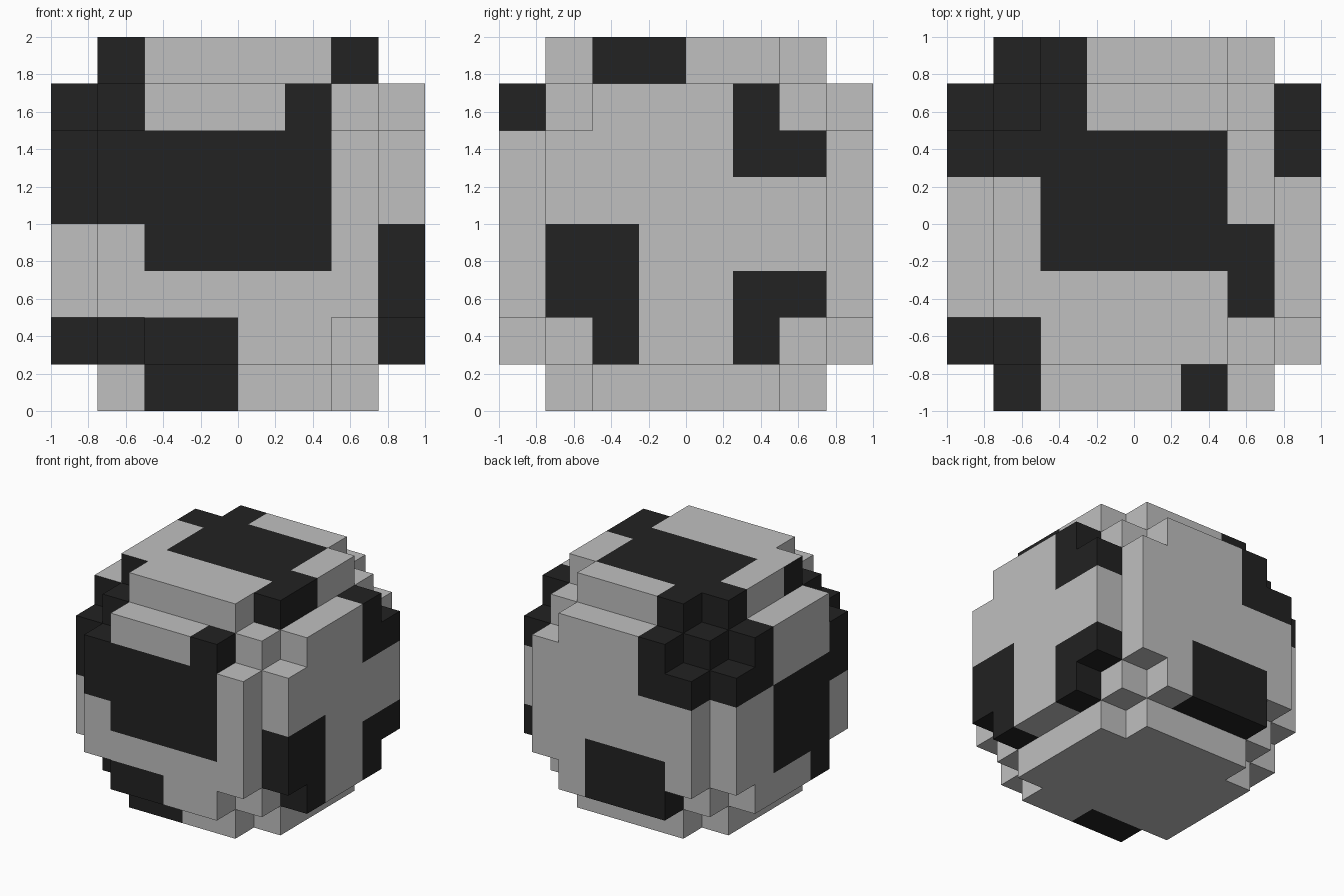
import bpy, bmesh
from mathutils import Vector

cube = bpy.data.objects.get("Cube")
if cube:
    bpy.data.objects.remove(cube, do_unlink=True)

N = 8            # cells along each side
CELL = 2.0 / N   # cell size
FRONT, RIGHT_SIDE = (1, -1), (0, -1)
DIRECTIONS = [(axis, sign) for axis in range(3) for sign in (-1, 1)]

# Dark spots: first cell and last cell (x, y, z) of a box, and an optional
# single direction to which the paint is limited
SPOTS = [
    ((0, 5, 5), (2, 7, 7), None),        # upper back corner
    ((2, 3, 7), (5, 5, 7), None),        # top patch
    ((6, 2, 7), (6, 3, 7), None),        # top rim
    ((7, 5, 5), (7, 6, 6), None),        # upper back left
    ((7, 5, 1), (7, 6, 2), None),        # lower back left
    ((7, 1, 1), (7, 2, 3), None),        # lower front left
    ((2, 7, 1), (4, 7, 2), None),        # back patch
    ((2, 0, 3), (5, 0, 5), None),        # front patch
    ((5, 0, 6), (5, 0, 6), None),        # front patch tip
    ((0, 0, 4), (1, 1, 6), None),        # upper front right corner
    ((0, 2, 6), (1, 2, 7), FRONT),       # steps above that corner
    ((1, 2, 7), (1, 2, 7), RIGHT_SIDE),
    ((0, 2, 2), (0, 4, 4), None),        # right side patch
    ((0, 1, 1), (1, 2, 1), None),        # lower front right corner
    ((2, 0, 0), (3, 1, 1), None),        # lower front patch
]


def make_material(name, value):
    mat = bpy.data.materials.new(name)
    mat.use_nodes = True
    colour = (value, value, value, 1.0)
    mat.diffuse_color = colour
    bsdf = next(n for n in mat.node_tree.nodes if n.type == 'BSDF_PRINCIPLED')
    bsdf.inputs["Base Color"].default_value = colour
    return mat


def filled(cell):
    """Rounded ball of cells: a core block with a notched panel on each side."""
    return (min(cell) >= 0 and max(cell) < N
            and sum((c - 3.5) ** 2 for c in cell) < 22)


def is_dark(cell, direction):
    return any(all(a <= c <= b for a, c, b in zip(first, cell, last))
               and only in (None, direction)
               for first, last, only in SPOTS)


def add_face(bm, cell, axis, sign):
    """One square on the given side of a cell, facing outwards."""
    u, v = (axis + 1) % 3, (axis + 2) % 3
    corners = []
    for du, dv in ((0, 0), (1, 0), (1, 1), (0, 1))[::sign]:
        p = Vector(cell)
        p[axis] += sign > 0
        p[u] += du
        p[v] += dv
        corners.append(bm.verts.new(p * CELL - Vector((1, 1, 0))))
    return bm.faces.new(corners)


# Outer shell: one square wherever a filled cell meets an empty one
bm = bmesh.new()
cells = [(i, j, k) for i in range(N) for j in range(N) for k in range(N)]
for cell in filter(filled, cells):
    for axis, sign in DIRECTIONS:
        neighbour = list(cell)
        neighbour[axis] += sign
        if not filled(neighbour):
            face = add_face(bm, cell, axis, sign)
            face.material_index = int(is_dark(cell, (axis, sign)))
bmesh.ops.remove_doubles(bm, verts=bm.verts[:], dist=0.001)

mesh = bpy.data.meshes.new("block_ball")
bm.to_mesh(mesh)
bm.free()
mesh.materials.append(make_material("light grey", 0.525))
mesh.materials.append(make_material("near black", 0.016))
ball = bpy.data.objects.new("block_ball", mesh)
bpy.context.collection.objects.link(ball)
